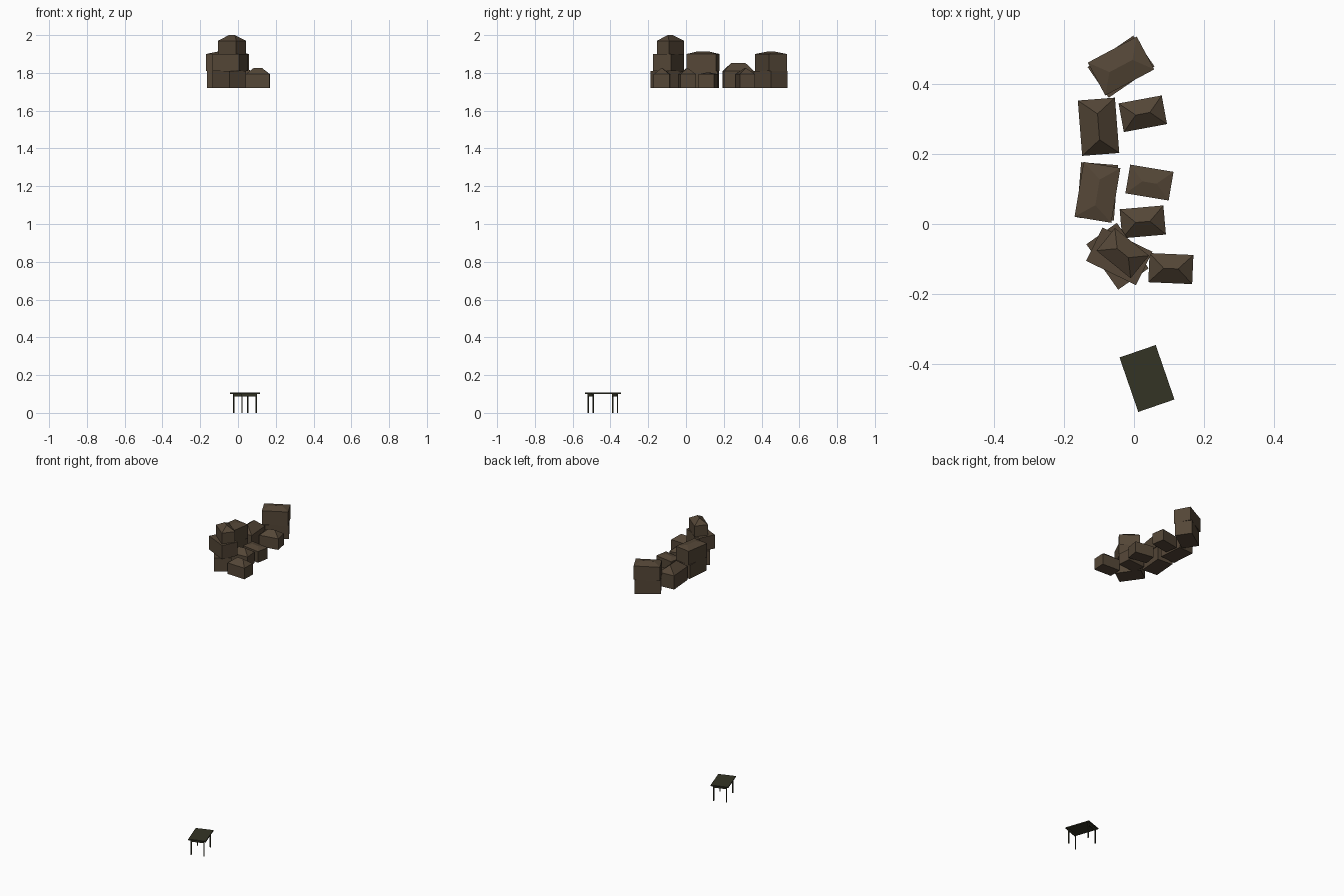
import bpy, bmesh, math
from mathutils import Matrix, Vector

if "Cube" in bpy.data.objects:
    bpy.data.objects.remove(bpy.data.objects["Cube"])


def material(name, rgb):
    m = bpy.data.materials.new(name)
    m.diffuse_color = (*rgb, 1)
    m.use_nodes = True
    m.node_tree.nodes["Principled BSDF"].inputs["Base Color"].default_value = m.diffuse_color
    return m


BROWN = material("cardboard brown", (0.089, 0.062, 0.038))
OLIVE = material("dark olive", (0.034, 0.034, 0.018))


def finish(name, bm, mat, loc, angle):
    bmesh.ops.recalc_face_normals(bm, faces=bm.faces)
    me = bpy.data.meshes.new(name)
    bm.to_mesh(me)
    bm.free()
    me.materials.append(mat)
    ob = bpy.data.objects.new(name, me)
    ob.location = loc
    ob.rotation_euler.z = math.radians(angle)
    bpy.context.collection.objects.link(ob)
    return ob


def add_cube(bm, centre, size):
    bmesh.ops.create_cube(bm, size=1, matrix=Matrix.Translation(centre) @ Matrix.Diagonal((*size, 1)))


def carton(name, x, y, z, angle, size, rise):
    """Carton whose four top flaps lean together into a ridge of height rise."""
    w, d, h = size
    bm = bmesh.new()
    add_cube(bm, Vector((0, 0, h / 2)), (w, d, h))
    if rise:
        bm.faces.ensure_lookup_table()
        top = max(bm.faces, key=lambda f: f.calc_center_median().z)
        rim = list(top.verts)
        bmesh.ops.delete(bm, geom=[top], context='FACES_ONLY')
        r = w / 2 - 0.042
        ends = {s: bm.verts.new((s * r, 0, h + rise)) for s in (-1, 1)}
        for a, b in zip(rim, rim[1:] + rim[:1]):
            sa, sb = (1 if v.co.x > 0 else -1 for v in (a, b))
            if sa == sb:
                bm.faces.new((a, b, ends[sa]))
            else:
                bm.faces.new((a, b, ends[sb], ends[sa]))
    finish(name, bm, BROWN, (x, y, z), angle)


LARGE = (0.158, 0.106, 0.09)
SMALL = (0.125, 0.083, 0.073)
Z0, Z1, Z2 = 1.72, 1.81, 1.897

# Large cartons in the left row, some stacked
carton("back_lower_carton", -0.037, 0.448, Z0, 34.5, LARGE, 0)
carton("back_upper_carton", -0.037, 0.450, Z1, 28, LARGE, 0.013)
carton("single_large_carton", -0.101, 0.277, Z0, 94.5, LARGE, 0.043)
carton("middle_lower_carton", -0.104, 0.093, Z0, 85.5, LARGE, 0)
carton("middle_upper_carton", -0.104, 0.090, Z1, 80.5, LARGE, 0.012)
carton("front_lower_carton", -0.047, -0.092, Z0, -55, LARGE, 0)
carton("front_middle_carton", -0.042, -0.092, Z1, -26, LARGE, 0)
carton("front_top_carton", -0.032, -0.083, Z2, -39, SMALL, 0.03)

# Small cartons in the right row
carton("small_back_carton", 0.025, 0.314, Z0, 10.5, SMALL, 0.033)
carton("small_middle_carton", 0.044, 0.118, Z0, -9.5, SMALL, 0.01)
carton("small_inner_carton", 0.025, 0.006, Z0, 5, SMALL, 0.033)
carton("small_front_carton", 0.105, -0.127, Z0, -2.5, SMALL, 0.034)

# Folding table: top, four legs and an apron at each short end
TABLE = (0.037, -0.44, 0)
bm = bmesh.new()
add_cube(bm, Vector((0, 0, 0.104)), (0.109, 0.164, 0.007))
finish("table_top", bm, OLIVE, TABLE, 19)
bm = bmesh.new()
for sy in (-1, 1):
    for sx in (-1, 1):
        add_cube(bm, Vector((sx * 0.04, sy * 0.068, 0.0505)), (0.006, 0.006, 0.101))
finish("table_legs", bm, OLIVE, TABLE, 19)
bm = bmesh.new()
for sy in (-1, 1):
    add_cube(bm, Vector((0, sy * 0.068, 0.0945)), (0.084, 0.007, 0.014))
finish("table_aprons", bm, OLIVE, TABLE, 19)
